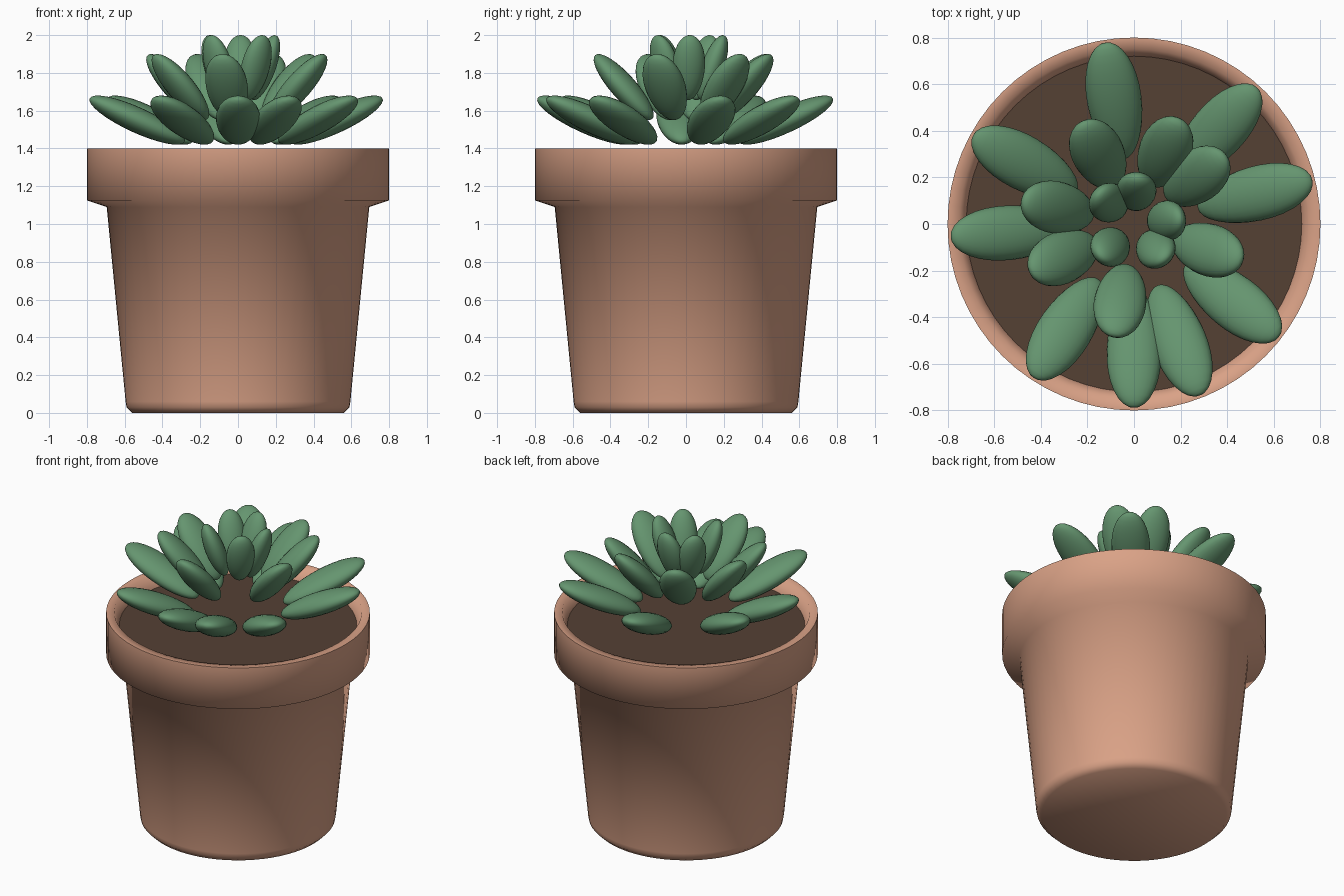
import bpy, bmesh, math
from mathutils import Matrix

cube = bpy.data.objects.get("Cube")
if cube:
    bpy.data.objects.remove(cube, do_unlink=True)


def material(name, rgb):
    mat = bpy.data.materials.new(name)
    mat.use_nodes = True
    mat.diffuse_color = (*rgb, 1)
    mat.node_tree.nodes["Principled BSDF"].inputs["Base Color"].default_value = (*rgb, 1)
    return mat


terracotta = material("terracotta", (0.70, 0.36, 0.24))
soil_brown = material("soil brown", (0.09, 0.052, 0.034))
leaf_green = material("leaf green", (0.13, 0.30, 0.16))


def add_object(name, bm, mat, angle):
    bmesh.ops.recalc_face_normals(bm, faces=bm.faces)
    mesh = bpy.data.meshes.new(name)
    bm.to_mesh(mesh)
    bm.free()
    mesh.materials.append(mat)
    obj = bpy.data.objects.new(name, mesh)
    bpy.context.collection.objects.link(obj)
    bpy.ops.object.select_all(action='DESELECT')
    obj.select_set(True)
    bpy.context.view_layer.objects.active = obj
    bpy.ops.object.shade_smooth_by_angle(angle=math.radians(angle))
    return obj


def lathe(name, profile, mat, angle, sides=64):
    """Turn a radius/height profile round the z axis."""
    bm = bmesh.new()
    verts = [bm.verts.new((r, 0, z)) for r, z in profile]
    edges = [bm.edges.new(pair) for pair in zip(verts, verts[1:])]
    bmesh.ops.spin(bm, geom=verts + edges, axis=(0, 0, 1), cent=(0, 0, 0),
                   angle=math.tau, steps=sides, use_duplicate=False)
    bmesh.ops.remove_doubles(bm, verts=bm.verts, dist=0.0005)
    return add_object(name, bm, mat, angle)


# Pot: foot, tapered wall, stepped collar, lip and inner wall
lathe("pot", [(0, 0), (0.56, 0), (0.59, 0.03), (0.595, 0.06), (0.695, 1.09),
              (0.80, 1.125), (0.80, 1.40), (0.75, 1.40), (0.72, 1.32),
              (0.70, 1.25), (0, 1.25)], terracotta, 80)

# Soil: shallow disc below the lip
lathe("soil", [(0, 1.32), (0.72, 1.32), (0.70, 1.27), (0, 1.27)], soil_brown, 30)


def leaf(name, azimuth, radius, height, tilt, size):
    """Plump leaf: a flattened ball, slightly fuller at the tip."""
    bm = bmesh.new()
    bmesh.ops.create_uvsphere(bm, u_segments=24, v_segments=16, radius=1,
                              matrix=Matrix.Rotation(math.pi / 2, 4, 'Y'))
    for v in bm.verts:
        v.co.y *= 1 + 0.08 * v.co.x
    place = (Matrix.Rotation(math.radians(azimuth), 4, 'Z')
             @ Matrix.Translation((radius, 0, height))
             @ Matrix.Rotation(-math.radians(tilt), 4, 'Y')
             @ Matrix.Diagonal((*size, 1)))
    bm.transform(place)
    add_object(name, bm, leaf_green, 180)


# Leaf rings: radius, height, tilt, half sizes, directions
rings = {
    "outer_leaf": (0.535, 1.55, 24.5, (0.277, 0.117, 0.067),
                   (99, 48, 14, -38, -69, -90, -123, 184, 151)),
    "middle_leaf": (0.335, 1.725, 48, (0.228, 0.112, 0.066),
                    (117, 67, 37, -19, -100, 205, 168)),
    "inner_leaf": (0.14, 1.828, 70, (0.182, 0.086, 0.06),
                   (86, 140, 224, -49, 6)),
}
for name, (radius, height, tilt, size, directions) in rings.items():
    for i, azimuth in enumerate(directions, 1):
        leaf(f"{name}_{i}", azimuth, radius, height, tilt, size)
